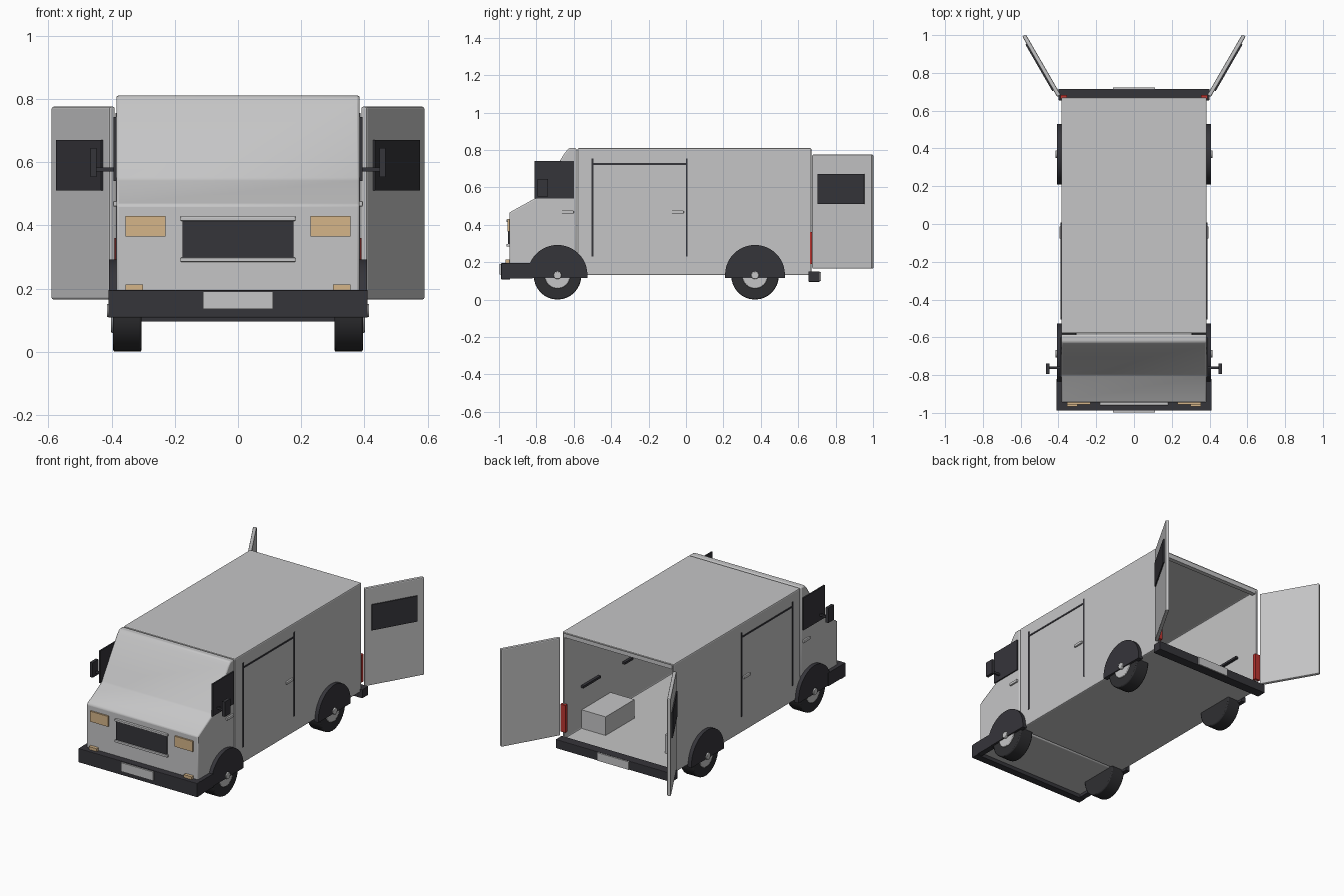
import bpy, bmesh, math
from mathutils import Matrix, Vector

if "Cube" in bpy.data.objects:
    bpy.data.objects.remove(bpy.data.objects["Cube"])


def material(name, col):
    m = bpy.data.materials.new(name)
    m.diffuse_color = (*col, 1)
    m.use_nodes = True
    m.node_tree.nodes["Principled BSDF"].inputs["Base Color"].default_value = m.diffuse_color
    return m


GREY = material("body grey", (0.56, 0.56, 0.565))
DARK = material("dark trim", (0.036, 0.035, 0.042))
BLACK = material("tyre black", (0.028, 0.028, 0.031))
TAN = material("lamp amber", (0.66, 0.46, 0.25))
RED = material("tail lamp red", (0.50, 0.035, 0.03))


def finish(name, bm, mat, bevel=0.0, smooth=False):
    bmesh.ops.recalc_face_normals(bm, faces=bm.faces)
    me = bpy.data.meshes.new(name)
    bm.to_mesh(me)
    bm.free()
    me.materials.append(mat)
    ob = bpy.data.objects.new(name, me)
    bpy.context.collection.objects.link(ob)
    if bevel:
        mod = ob.modifiers.new("bevel", 'BEVEL')
        mod.width, mod.segments = bevel, 2
        mod.limit_method, mod.angle_limit = 'ANGLE', math.radians(20)
    if smooth:
        bpy.ops.object.select_all(action='DESELECT')
        ob.select_set(True)
        bpy.context.view_layer.objects.active = ob
        bpy.ops.object.shade_smooth_by_angle(angle=math.radians(35))
    return ob


def box(name, x, y, z, mat, bevel=0.0):
    bm = bmesh.new()
    bmesh.ops.create_cube(bm, size=1)
    for v in bm.verts:
        v.co = Vector([(r[0] + r[1]) / 2 + c * (r[1] - r[0])
                       for c, r in zip(v.co, (x, y, z))])
    return finish(name, bm, mat, bevel)


def side_box(name, s, x, y, z, mat, bevel=0.0):
    return box(name, sorted((s * x[0], s * x[1])), y, z, mat, bevel)


def prism(name, pts, x0, x1, mat, bevel=0.0, smooth=False):
    # side profile in (y, z) extruded across x
    bm = bmesh.new()
    f = bm.faces.new([bm.verts.new((x0, *p)) for p in pts])
    r = bmesh.ops.extrude_face_region(bm, geom=[f])
    bmesh.ops.translate(bm, vec=(x1 - x0, 0, 0),
                        verts=[v for v in r["geom"] if isinstance(v, bmesh.types.BMVert)])
    return finish(name, bm, mat, bevel, smooth)


def disc(name, s, x, y, z, r, mat, bevel=0.0, n=32):
    pts = [(y + r * math.cos(2 * math.pi * i / n), z + r * math.sin(2 * math.pi * i / n))
           for i in range(n)]
    return prism(name, pts, s * x[0], s * x[1], mat, bevel, True)


# Cargo body: open at the rear, thin walled
bm = bmesh.new()
bmesh.ops.create_cube(bm, size=1)
for v in bm.verts:
    v.co = (v.co.x * 0.77, 0.045 + v.co.y * 1.25, 0.47 + v.co.z * 0.68)
rear = [f for f in bm.faces if f.calc_center_median().y > 0.6]
bmesh.ops.delete(bm, geom=rear, context='FACES_ONLY')
cargo = finish("cargo_body", bm, GREY)
shell = cargo.modifiers.new("walls", 'SOLIDIFY')
shell.thickness, shell.offset = 0.02, -1
edge = cargo.modifiers.new("bevel", 'BEVEL')
edge.width, edge.segments = 0.008, 2
box("rear_header", (-0.37, 0.37), (0.64, 0.668), (0.775, 0.80), GREY)

# Cab with sloped windscreen and short bonnet
prism("cab", [(-0.945, 0.13), (-0.945, 0.465), (-0.80, 0.545), (-0.647, 0.785),
              (-0.625, 0.81), (-0.585, 0.81), (-0.585, 0.13)],
      -0.385, 0.385, GREY, 0.008, True)

# Front grille
box("grille", (-0.175, 0.175), (-0.952, -0.94), (0.29, 0.42), DARK)
for z in (0.291, 0.421):
    box("grille_bar", (-0.182, 0.182), (-0.96, -0.94), (z - 0.007, z + 0.007), GREY, 0.003)

# Bumpers and number plates
box("front_bumper", (-0.41, 0.41), (-0.988, -0.94), (0.108, 0.195), DARK, 0.003)
box("front_plate", (-0.11, 0.11), (-0.997, -0.985), (0.135, 0.19), GREY)
box("rear_bumper", (-0.40, 0.40), (0.655, 0.715), (0.095, 0.15), DARK, 0.003)
box("rear_plate", (-0.11, 0.11), (0.71, 0.722), (0.098, 0.148), GREY)

for s in (-1, 1):
    # Bumper wings and lamps
    side_box("bumper_wing", s, (0.375, 0.41), (-0.96, -0.82), (0.112, 0.195), DARK)
    side_box("headlamp", s, (0.23, 0.355), (-0.955, -0.94), (0.365, 0.43), TAN)
    side_box("indicator", s, (0.30, 0.355), (-0.965, -0.94), (0.193, 0.213), TAN)
    side_box("tail_lamp", s, (0.355, 0.39), (0.662, 0.683), (0.19, 0.36), RED)

    # Cab window, mirror and handles
    side_box("cab_window", s, (0.384, 0.393), (-0.81, -0.60), (0.54, 0.742), DARK)
    side_box("mirror_arm", s, (0.388, 0.455), (-0.767, -0.755), (0.57, 0.583), DARK)
    side_box("mirror", s, (0.447, 0.466), (-0.795, -0.738), (0.552, 0.645), DARK)
    for y in (-0.633, -0.045):
        side_box("door_handle", s, (0.38, 0.395), (y - 0.033, y + 0.033),
                 (0.459, 0.477), GREY, 0.004)

    # Sliding door gaps
    for y in (-0.50, 0.004):
        side_box("door_gap", s, (0.38, 0.388), (y - 0.005, y + 0.005), (0.23, 0.755), DARK)
    side_box("door_track", s, (0.38, 0.388), (-0.50, 0.004), (0.72, 0.73), DARK)

    # Wheels, hubs and arches
    for y in (-0.687, 0.369):
        disc("tyre", s, (0.305, 0.395), y, 0.127, 0.127, BLACK, 0.006)
        disc("hubcap", s, (0.38, 0.401), y, 0.127, 0.068, GREY, 0.004)
        disc("hub_nut", s, (0.39, 0.415), y, 0.130, 0.021, GREY, 0.003, 16)
        arc = [(y + 0.16 * math.cos(math.pi * i / 24), 0.132 + 0.16 * math.sin(math.pi * i / 24))
               for i in range(25)]
        prism("wheel_arch", arc + [(y - 0.16, 0.116), (y + 0.16, 0.116)],
              s * 0.38, s * 0.408, DARK, 0, True)

    # Interior wheel box and grab bars
    side_box("wheel_box", s, (0.205, 0.37), (0.215, 0.50), (0.14, 0.26), GREY)
    side_box("grab_bar", s, (0.35, 0.367), (0.34, 0.51), (0.403, 0.417), DARK)
    side_box("inner_handle", s, (0.35, 0.367), (0.02, 0.10), (0.395, 0.409), DARK)

    # Rear doors swung open, window on the outer face
    turn = (Matrix.Scale(s, 4, (1, 0, 0)) @ Matrix.Translation((0.397, 0.678, 0))
            @ Matrix.Rotation(math.radians(60), 4, 'Z'))
    for ob in (box("rear_door", (0, 0.37), (-0.011, 0.011), (0.165, 0.775), GREY),
               box("rear_door_window", (0.04, 0.325), (-0.018, -0.01), (0.51, 0.67), DARK)):
        ob.data.transform(turn)
        if s < 0:
            ob.data.flip_normals()
        if ob.name.startswith("rear_door") and "window" not in ob.name:
            rim = ob.modifiers.new("bevel", 'BEVEL')
            rim.width, rim.segments = 0.006, 2
